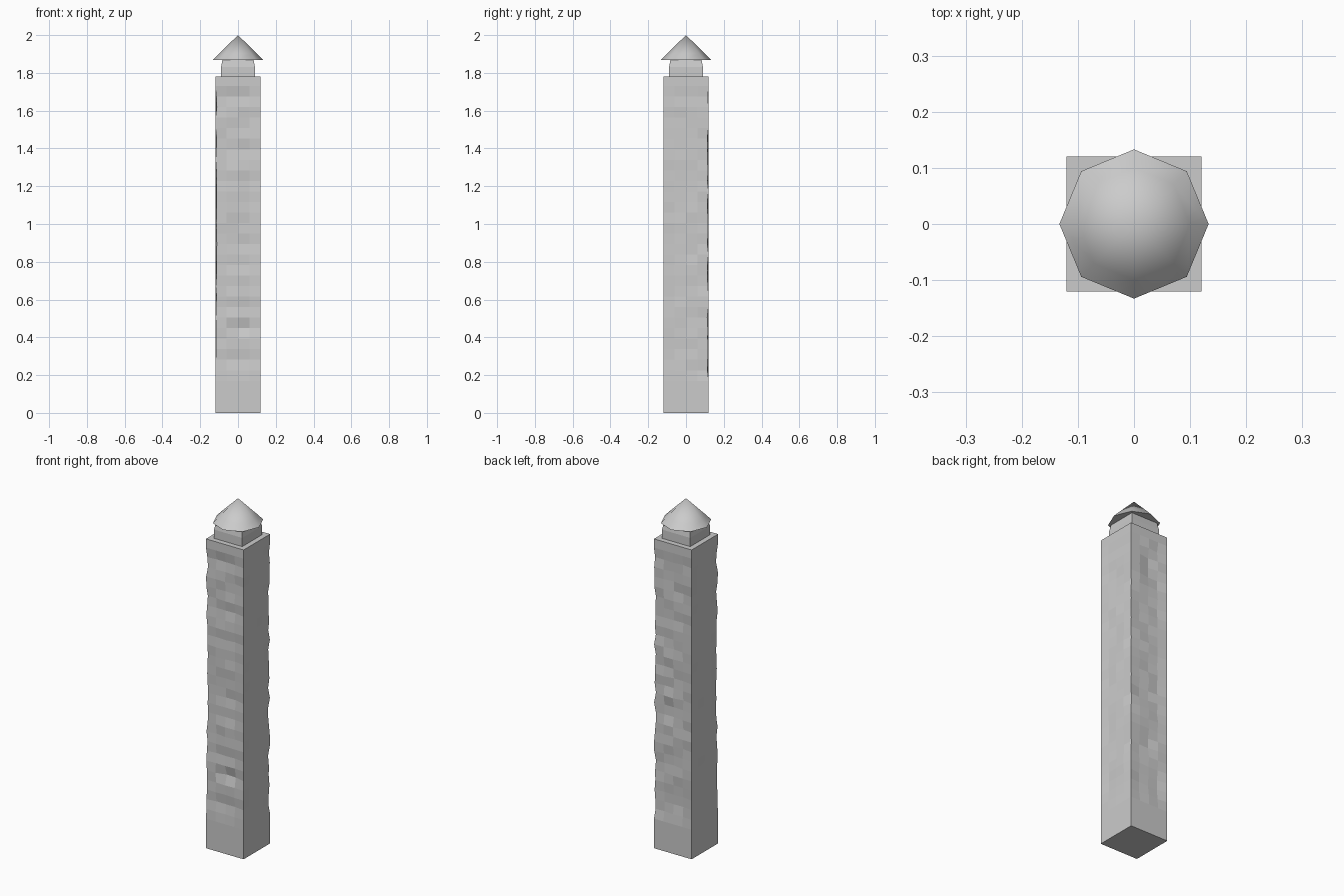
import bpy, math, random

if "Cube" in bpy.data.objects:
    bpy.data.objects.remove(bpy.data.objects["Cube"])
random.seed(4)

def make(name, verts, faces, smooth=False):
    me = bpy.data.meshes.new(name)
    me.from_pydata(verts, [], faces)
    ob = bpy.data.objects.new(name, me)
    bpy.context.collection.objects.link(ob)
    for p in me.polygons:
        p.use_smooth = smooth
    return ob

def loft(name, rings, smooth=False):
    # stack equal-sized rings, closing both ends
    n = len(rings[0])
    verts = [v for r in rings for v in r]
    faces = [[k*n+i, k*n+(i+1) % n, (k+1)*n+(i+1) % n, (k+1)*n+i]
             for k in range(len(rings)-1) for i in range(n)]
    faces.append(list(range(n))[::-1])
    faces.append([(len(rings)-1)*n+i for i in range(n)])
    return make(name, verts, faces, smooth)

def polygon(n, r, z):
    return [(r*math.cos(2*math.pi*i/n), r*math.sin(2*math.pi*i/n), z) for i in range(n)]

H, SEG = 0.12, 4

def hewn_ring(z, hewn):
    # square section whose sides are randomly shaved inwards
    pts = []
    notch = any(abs(z - c) < 0.03 for c in (0.45, 0.9))
    for side in range(4):
        a = side*math.pi/2
        c, s = round(math.cos(a)), round(math.sin(a))
        for j in range(SEG):
            u, v = -H + 2*H*j/SEG, -H
            if hewn:
                deep = 0.011 if side % 2 == 0 else 0.005
                if j == 0:
                    # front-left and back-right corners are worn, others crisp
                    if side % 2 == 0:
                        w = random.uniform(0, 0.008)
                        u, v = u + w, v + w
                else:
                    v += random.uniform(0, deep)
                    if notch and side == 0 and j > 1:
                        v += 0.012
            pts.append((u*c - v*s, u*s + v*c, z))
    return pts

# Rough-hewn square shaft
ROWS = 28
zs = [0.17 + (1.73-0.17)*i/ROWS for i in range(ROWS+1)]
rings = [hewn_ring(0, False)]
rings += [hewn_ring(z, 0 < i < ROWS) for i, z in enumerate(zs)]
rings.append(hewn_ring(1.78, False))
loft("post_shaft", rings)

# Square neck under the cap
def square(h, z):
    return [(-h, -h, z), (h, -h, z), (h, h, z), (-h, h, z)]
loft("post_neck", [square(0.09, 1.775), square(0.09, 1.83), square(0.082, 1.872)])

# Eight-sided pointed cap
base, mid = polygon(8, 0.133, 1.868), polygon(8, 0.1, 1.902)
faces = [[i, (i+1) % 8, 8+(i+1) % 8, 8+i] for i in range(8)]
faces += [[8+i, 8+(i+1) % 8, 16] for i in range(8)]
faces.append(list(range(8))[::-1])
cap = make("post_cap", base + mid + [(0, 0, 2.0)], faces, True)
bpy.context.view_layer.objects.active = cap
cap.select_set(True)
bpy.ops.object.shade_smooth_by_angle(angle=math.radians(50))
